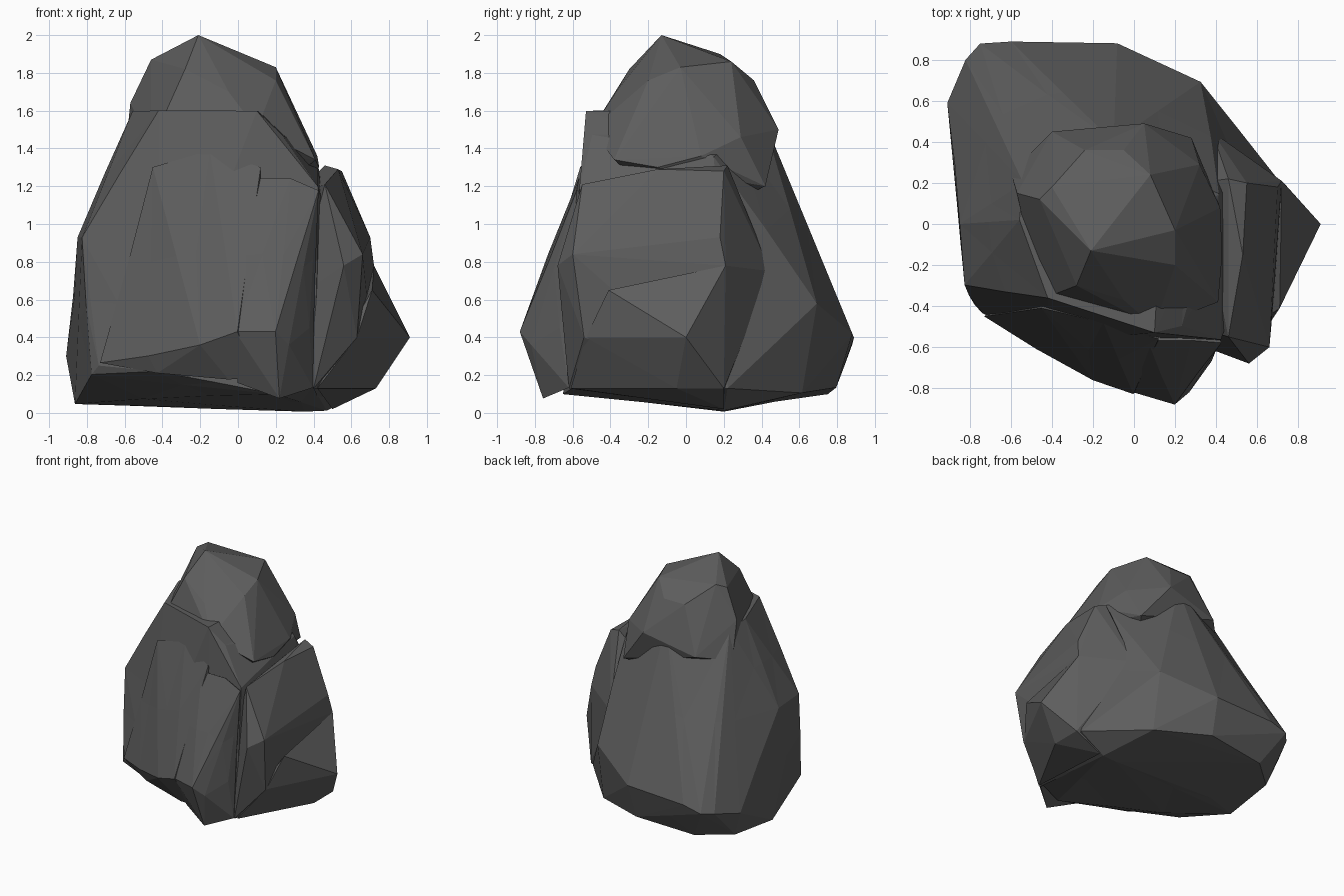
import bpy, bmesh, random

random.seed(4)


def chunk(name, corners, chip=0.012):
    """Convex lump of rock from its corner points, with long facets chipped inward."""
    bm = bmesh.new()
    for c in corners:
        bm.verts.new(c)
    bmesh.ops.convex_hull(bm, input=bm.verts[:])
    loose = [v for v in bm.verts if not v.link_faces]
    bmesh.ops.delete(bm, geom=loose, context='VERTS')
    old = set(bm.verts)
    long_edges = [e for e in bm.edges if e.calc_length() > 0.6]
    bmesh.ops.subdivide_edges(bm, edges=long_edges, cuts=1)
    bmesh.ops.triangulate(bm, faces=bm.faces[:])
    bmesh.ops.recalc_face_normals(bm, faces=bm.faces[:])
    bm.normal_update()
    for v in bm.verts:
        if v not in old:
            v.co -= v.normal * random.uniform(-0.2, 1.0) * chip
    me = bpy.data.meshes.new(name)
    bm.to_mesh(me)
    bm.free()
    ob = bpy.data.objects.new(name, me)
    bpy.context.collection.objects.link(ob)
    return ob


# main mass of the rock
boulder = chunk("boulder", [
    (0.10, -0.53, 1.60), (-0.42, -0.36, 1.60), (-0.56, 0.02, 1.60),
    (-0.54, 0.20, 1.58), (-0.10, 0.40, 1.58), (0.12, -0.2, 1.60),
    (0.24, -0.50, 1.48), (0.43, -0.57, 1.20), (0.42, 0.15, 1.36),
    (-0.85, 0.0, 0.93), (-0.83, -0.30, 0.93), (-0.67, 0.42, 1.05),
    (-0.91, 0.59, 0.30), (-0.82, 0.80, 0.35), (-0.75, 0.88, 0.36),
    (-0.60, 0.90, 0.40), (-0.08, 0.89, 0.42), (0.33, 0.70, 0.58),
    (0.33, 0.62, 0.10), (0.70, 0.22, 0.13), (0.47, 0.20, 0.01),
    (0.35, 0.20, 0.0), (-0.58, 0.20, 0.03), (-0.87, 0.10, 0.04),
    (-0.84, 0.55, 0.08), (-0.60, 0.75, 0.10), (-0.10, 0.80, 0.13),
    (-0.78, -0.40, 0.20), (-0.74, -0.44, 0.25), (-0.43, -0.58, 0.22),
    (-0.50, -0.25, 0.07), (0.20, -0.65, 0.10), (0.40, -0.60, 0.13),
])

# peak, flowing down into the main mass on every side
crown = chunk("crown", [
    (-0.21, -0.13, 2.0), (0.20, -0.03, 1.83), (0.08, 0.24, 1.86),
    (-0.27, 0.10, 1.91), (-0.46, 0.12, 1.87), (-0.40, 0.18, 1.90),
    (-0.24, 0.36, 1.76), (-0.05, 0.36, 1.76), (-0.28, -0.30, 1.82),
    (-0.05, -0.37, 1.70), (-0.57, 0.15, 1.64), (0.20, -0.20, 1.76),
    (0.42, 0.08, 1.36), (0.43, -0.15, 1.30), (0.41, -0.38, 1.34),
    (0.32, 0.29, 1.46), (0.10, -0.50, 1.50), (-0.46, -0.37, 1.42),
    (-0.60, 0.25, 1.35), (0.05, 0.49, 1.50), (-0.40, 0.45, 1.40),
    (0.28, 0.42, 1.20), (0.0, 0.0, 1.00),
], 0.0)

# ledge and bulge on the right side
shoulder = chunk("shoulder", [
    (0.55, 0.20, 1.28), (0.46, 0.22, 1.31), (0.53, -0.15, 1.29),
    (0.46, -0.55, 1.21), (0.70, 0.18, 0.93), (0.72, 0.21, 0.78),
    (0.66, -0.60, 0.84), (0.56, -0.68, 0.78), (0.50, -0.64, 0.66),
    (0.63, -0.54, 0.40), (0.73, 0.20, 0.13), (0.40, -0.62, 0.13),
    (0.45, 0.20, 0.02), (0.38, 0.45, 0.75), (0.30, -0.50, 0.60),
    (0.30, 0.20, 1.15),
], 0.0)

# pointed knob low on the right
knob = chunk("knob", [
    (0.91, 0.0, 0.40), (0.73, 0.20, 0.13), (0.72, 0.21, 0.78),
    (0.63, -0.53, 0.40), (0.71, -0.41, 0.65), (0.73, -0.05, 0.13),
    (0.42, -0.61, 0.13), (0.50, 0.0, 0.40), (0.50, 0.20, 0.02),
], 0.0)

# flaring front foot: a low left sweep and a sharper right rib
left_sweep = chunk("left_sweep", [
    (-0.74, -0.45, 0.26), (-0.48, -0.62, 0.30), (-0.20, -0.76, 0.36),
    (0.0, -0.84, 0.43), (-0.43, -0.59, 0.20), (-0.05, -0.68, 0.17),
    (-0.45, -0.41, 1.30), (-0.15, -0.48, 1.40), (0.12, -0.56, 1.30),
    (0.1, -0.70, 0.18), (-0.3, -0.1, 0.40), (0.1, -0.1, 0.60),
])
right_rib = chunk("right_rib", [
    (-0.02, -0.82, 0.43), (0.20, -0.89, 0.43), (0.27, -0.82, 0.36),
    (0.22, -0.76, 0.07), (0.38, -0.67, 0.45), (0.06, -0.57, 1.25),
    (0.28, -0.57, 1.25), (0.43, -0.58, 1.18), (0.40, -0.62, 0.13),
    (0.0, -0.67, 0.16), (0.1, -0.1, 0.40), (0.2, -0.1, 1.0),
])

# fuse all lumps into one solid
parts = [crown, shoulder, knob, left_sweep, right_rib]
for part in parts:
    mod = boulder.modifiers.new("fuse", 'BOOLEAN')
    mod.operation = 'UNION'
    mod.solver = 'EXACT'
    mod.object = part
dg = bpy.context.evaluated_depsgraph_get()
solid = bpy.data.meshes.new_from_object(boulder.evaluated_get(dg))
boulder.modifiers.clear()
boulder.data = solid
for part in parts:
    bpy.data.objects.remove(part)

# dark grey stone
stone = bpy.data.materials.new("dark_stone")
stone.diffuse_color = (0.11, 0.11, 0.11, 1)
solid.materials.clear()
solid.materials.append(stone)
